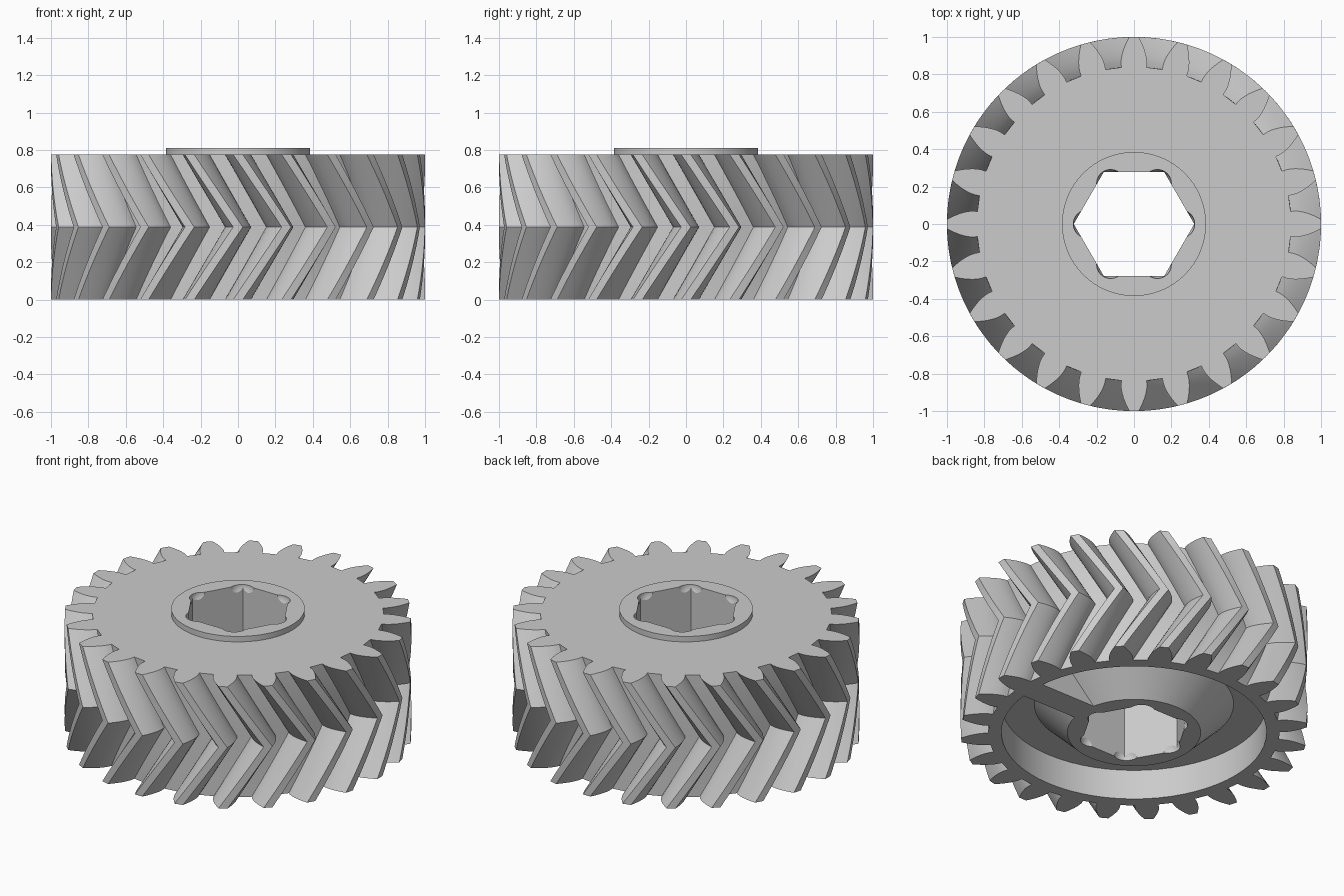
import bpy, bmesh, math
from mathutils import Matrix, Vector

TEETH = 24
TIP_R, PITCH_R, ROOT_R = 1.0, 0.92, 0.84
HEIGHT, COLLAR_TOP = 0.775, 0.81
HUB_R, HEX_R = 0.385, 0.322
TWIST = math.radians(15)
SLICES = 16

if "Cube" in bpy.data.objects:
    bpy.data.objects.remove(bpy.data.objects["Cube"])

# Plain grey material
grey = bpy.data.materials.new("light_grey")
grey.use_nodes = True
colour = (0.6, 0.6, 0.6, 1)
grey.diffuse_color = colour
grey.node_tree.nodes["Principled BSDF"].inputs["Base Color"].default_value = colour


def make_object(name, bm):
    bmesh.ops.recalc_face_normals(bm, faces=bm.faces)
    mesh = bpy.data.meshes.new(name)
    bm.to_mesh(mesh)
    bm.free()
    mesh.materials.append(grey)
    obj = bpy.data.objects.new(name, mesh)
    bpy.context.collection.objects.link(obj)
    return obj


def prism(name, radius, sides, low, high):
    bm = bmesh.new()
    bmesh.ops.create_cone(bm, cap_ends=True, segments=sides, radius1=radius, radius2=radius,
                          depth=high - low, matrix=Matrix.Translation((0, 0, (low + high) / 2)))
    # Put the first corner on the x axis
    corner = max(bm.verts, key=lambda v: v.co.x).co
    bmesh.ops.rotate(bm, verts=bm.verts, matrix=Matrix.Rotation(-math.atan2(corner.y, corner.x), 3, 'Z'))
    return make_object(name, bm)


def lathe(name, profile, sides):
    bm = bmesh.new()
    rings = [[bm.verts.new((r * math.cos(a), r * math.sin(a), z)) for r, z in profile]
             for a in (2 * math.pi * i / sides for i in range(sides))]
    count = len(profile)
    for i in range(sides):
        here, there = rings[i], rings[(i + 1) % sides]
        for j in range(count):
            k = (j + 1) % count
            bm.faces.new((here[j], there[j], there[k], here[k]))
    return make_object(name, bm)


def combine(target, tool, operation):
    """Apply a boolean and discard the tool."""
    mod = target.modifiers.new(operation, 'BOOLEAN')
    mod.operation, mod.object, mod.solver = operation, tool, 'EXACT'
    bpy.context.view_layer.objects.active = target
    bpy.ops.object.modifier_apply(modifier=mod.name)
    bpy.data.objects.remove(tool)


# Involute tooth outline as (radius, half angle) pairs, root to tip
def involute(r, base):
    a = math.acos(min(1, base / r))
    return math.tan(a) - a


base_r = PITCH_R * math.cos(math.radians(20))
base_half = math.pi / (2 * TEETH) + involute(PITCH_R, base_r)
flank = [(ROOT_R, base_half)]
for i in range(7):
    r = base_r + (TIP_R - base_r) * i / 6
    flank.append((r, base_half - involute(r, base_r)))
outline = []
for t in range(TEETH):
    centre = 2 * math.pi * t / TEETH
    outline += [(r, centre - h) for r, h in flank]
    outline += [(r, centre + h) for r, h in reversed(flank)]

# Herringbone body: the twist rises to mid height, then returns
bm = bmesh.new()
layers = []
for s in range(SLICES + 1):
    f = s / SLICES
    turn = TWIST * (1 - abs(2 * f - 1))
    layers.append([bm.verts.new((r * math.cos(a + turn), r * math.sin(a + turn), HEIGHT * f))
                   for r, a in outline])
n = len(outline)
for low, high in zip(layers, layers[1:]):
    for i in range(n):
        j = (i + 1) % n
        bm.faces.new((low[i], low[j], high[j], high[i]))
bm.faces.new(layers[0][::-1])
bm.faces.new(layers[-1])
gear = make_object("herringbone_gear", bm)

# Raised collar
combine(gear, prism("collar", HUB_R, 64, HEIGHT - 0.1, COLLAR_TOP), 'UNION')

# Underside recess around a conical hub, bridged by one spoke
recess = lathe("recess_cutter", [(0.285, -0.1), (0.575, 0.19), (0.765, 0.19), (0.765, -0.1)], 64)
bm = bmesh.new()
bmesh.ops.create_cube(bm, size=1, matrix=Matrix.Translation((0.6, 0, 0)) @ Matrix.Diagonal((0.8, 0.17, 1, 1)))
combine(recess, make_object("spoke_gap", bm), 'DIFFERENCE')
combine(gear, recess, 'DIFFERENCE')

# Hexagonal bore
combine(gear, prism("bore_cutter", HEX_R, 6, -0.2, 1), 'DIFFERENCE')

# Small rounded reliefs at the bore corners on both rims
bm = bmesh.new()
for i in range(6):
    a = math.pi * i / 3
    for z in (0, COLLAR_TOP):
        place = Matrix.Translation(Vector((0.25 * math.cos(a), 0.25 * math.sin(a), z)))
        bmesh.ops.create_uvsphere(bm, u_segments=24, v_segments=13, radius=0.0755, matrix=place)
combine(gear, make_object("corner_relief_cutter", bm), 'DIFFERENCE')

# Smooth curved surfaces, crisp edges
for obj in bpy.context.selected_objects:
    obj.select_set(False)
gear.select_set(True)
bpy.context.view_layer.objects.active = gear
bpy.ops.object.shade_smooth_by_angle(angle=math.radians(25))
